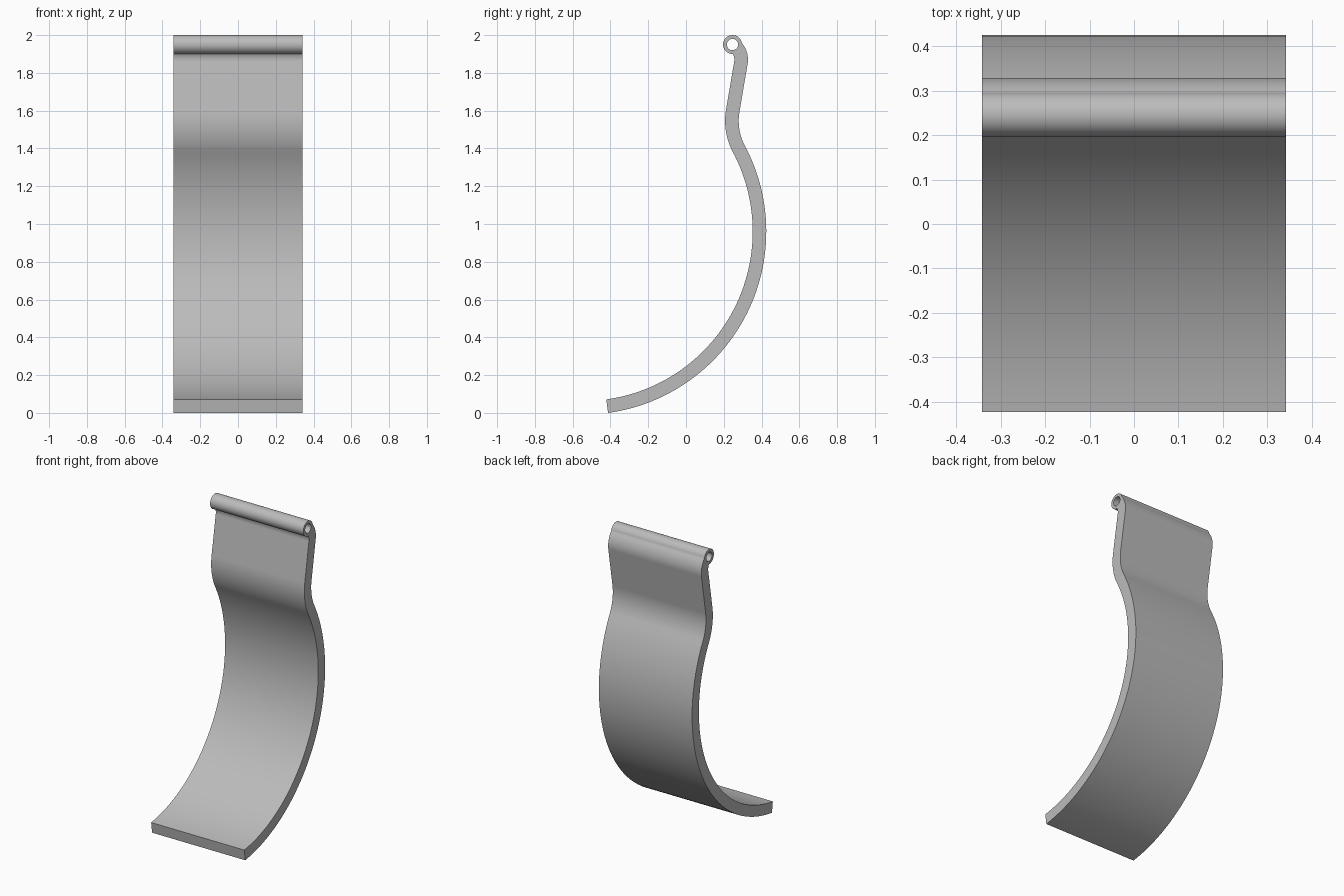
import bpy, bmesh
from math import cos, sin, radians

cube = bpy.data.objects.get("Cube")
if cube:
    bpy.data.objects.remove(cube, do_unlink=True)

HALF_WIDTH = 0.342
HALF_THICK = 0.036

# Side profile arcs along the strap: (centre y, centre z, mid radius, start, end, bend side, steps)
BOWL = (-0.544, 0.96, 0.933, -82.2, 28, 1, 56)
NECK = (0.559, 1.546, 0.316, 208, 170.5, -1, 16)
HOOK_CENTRE = (0.192, 1.87, 0.1)
EYE = (0.246, 1.95)


def arc(cy, cz, r, start, end, steps):
    """Points on an arc in the side plane, angles in degrees."""
    angles = [radians(start + (end - start) * i / steps) for i in range(steps + 1)]
    return [(cy + r * cos(a), cz + r * sin(a)) for a in angles]


def strap_side(side, hook_end):
    """One face of the strap, bottom to top; side is +1 for the back, -1 for the front."""
    points = []
    for cy, cz, r, start, end, bend, steps in (BOWL, NECK, (*HOOK_CENTRE, -9.5, hook_end, 1, 14)):
        points += arc(cy, cz, r + side * bend * HALF_THICK, start, end, steps)
    return points


def add_loop(bm, points):
    verts = [bm.verts.new((-HALF_WIDTH, y, z)) for y, z in points]
    for i, v in enumerate(verts):
        bm.edges.new((v, verts[(i + 1) % len(verts)]))


# Strap outline running up the back, around the eye and down the front
outline = strap_side(1, 39) + arc(*EYE, 0.05, 14, 266, 40) + strap_side(-1, 28)[::-1]
hole = arc(*EYE, 0.03, 0, 350, 35)

bm = bmesh.new()
add_loop(bm, outline)
add_loop(bm, hole)
bmesh.ops.remove_doubles(bm, verts=bm.verts[:], dist=0.001)
bmesh.ops.triangle_fill(bm, edges=bm.edges[:], use_beauty=True)

# Extrude the profile across the width
result = bmesh.ops.extrude_face_region(bm, geom=bm.faces[:], use_keep_orig=True)
moved = [g for g in result["geom"] if isinstance(g, bmesh.types.BMVert)]
bmesh.ops.translate(bm, verts=moved, vec=(2 * HALF_WIDTH, 0, 0))
bmesh.ops.recalc_face_normals(bm, faces=bm.faces[:])

mesh = bpy.data.meshes.new("curved_strap")
bm.to_mesh(mesh)
bm.free()
strap = bpy.data.objects.new("curved_strap", mesh)
bpy.context.collection.objects.link(strap)

# Plain grey material
grey = bpy.data.materials.new("light_grey")
grey.use_nodes = True
colour = (0.5, 0.5, 0.5, 1)
grey.diffuse_color = colour
grey.node_tree.nodes["Principled BSDF"].inputs["Base Color"].default_value = colour
mesh.materials.append(grey)

# Smooth curves with crisp side edges
bpy.ops.object.select_all(action="DESELECT")
strap.select_set(True)
bpy.context.view_layer.objects.active = strap
bpy.ops.object.shade_smooth_by_angle(angle=radians(30))
